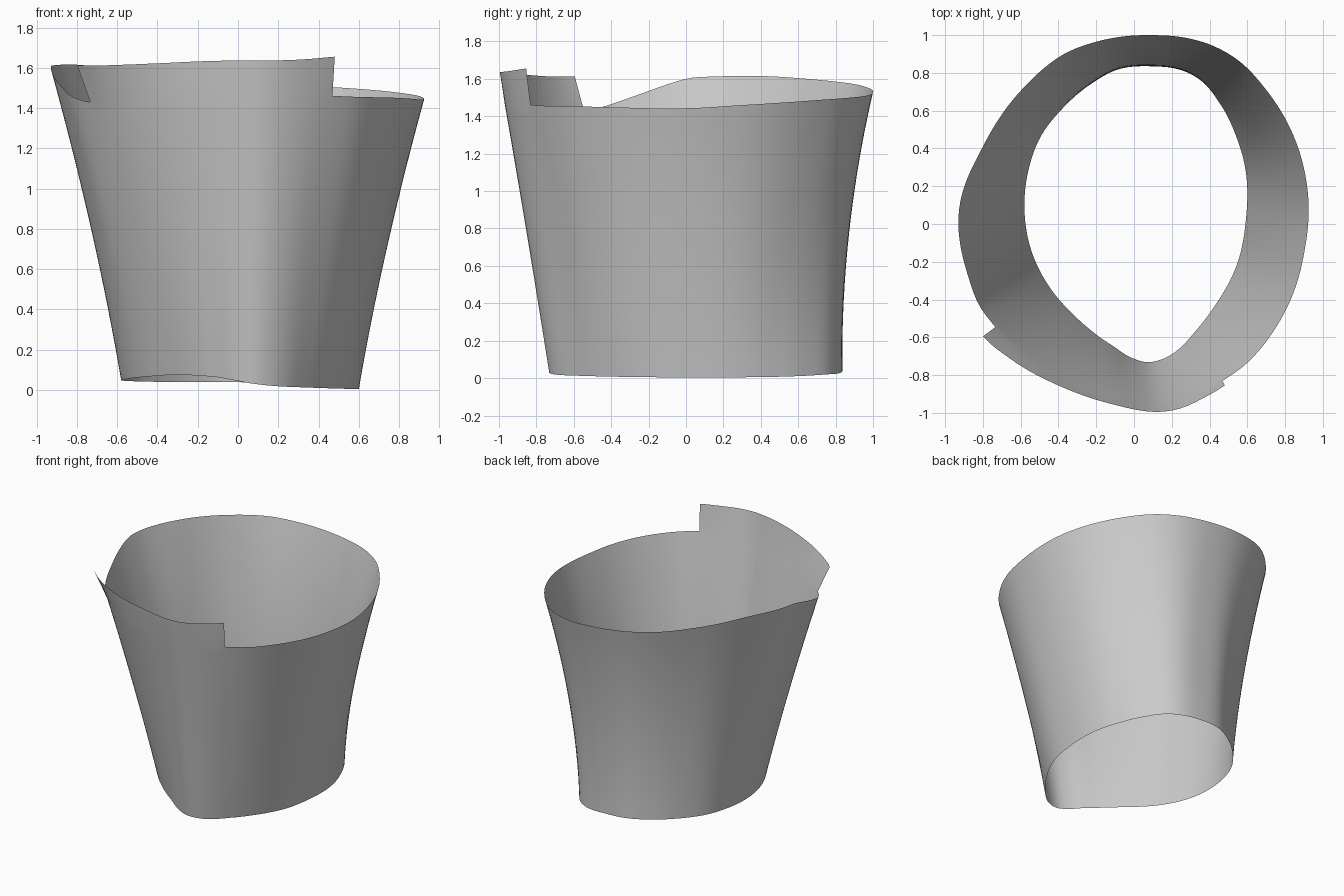
import bpy, bmesh
from math import atan2, hypot, radians, degrees, sin, cos, tau

if "Cube" in bpy.data.objects:
    bpy.data.objects.remove(bpy.data.objects["Cube"])

CX, CY = 0.03, 0.03      # axis of the sleeve
STEPS, ROWS = 144, 20
START, TAB = 217, 32     # tab covers the first 32 steps (80 degrees) from 217 degrees

# bottom edge (x, y, z)
bottom = [(0.1, .835, .035), (.25, .815, .025), (.36, .755, .02), (.46, .63, .012), (.55, .44, .006),
          (.6, .18, .004), (.59, 0, .004), (.55, -.2, .005), (.45, -.4, .008), (.34, -.55, .012),
          (.2, -.69, .018), (.08, -.732, .03), (-.02, -.705, .048), (-.12, -.64, .065), (-.3, -.5, .075),
          (-.45, -.33, .066), (-.55, -.12, .055), (-.58, .08, .048), (-.56, .28, .045),
          (-.49, .47, .042), (-.38, .61, .04), (-.23, .74, .04), (-.08, .82, .04)]
# main rim
rim = [(.1, 1, 1.53), (.25, .99, 1.517), (.41, .947, 1.507), (.56, .86, 1.498), (.7, .71, 1.487),
       (.83, .5, 1.472), (.905, .27, 1.458), (.925, .07, 1.445), (.905, -.13, 1.442), (.86, -.32, 1.446),
       (.75, -.55, 1.452), (.6, -.735, 1.455), (.47, -.83, 1.46), (.28, -.93, 1.46), (.12, -.968, 1.46),
       (-.13, -.92, 1.455), (-.45, -.785, 1.445), (-.73, -.55, 1.43), (-.82, -.43, 1.455),
       (-.88, -.27, 1.51), (-.93, 0, 1.6), (-.915, .14, 1.612), (-.8, .41, 1.615), (-.6, .705, 1.595),
       (-.37, .9, 1.572), (-.2, .965, 1.555)]
# top of the raised front tab, with one guide point past each end
tab_top = [(-.86, -.5, 1.61), (-.785, -.61, 1.612), (-.66, -.71, 1.612), (-.4, -.855, 1.622),
           (-.13, -.95, 1.634), (.12, -.995, 1.636), (.25, -.975, 1.638), (.37, -.92, 1.645),
           (.48, -.855, 1.655), (.58, -.77, 1.66)]


def ring(points):
    """Smooth periodic function: angle in degrees -> (radius, height)."""
    p = sorted((degrees(atan2(y - CY, x - CX)) % 360, hypot(x - CX, y - CY), z) for x, y, z in points)
    p = ([(a - 360, r, z) for a, r, z in p[-2:]] + p + [(a + 360, r, z) for a, r, z in p[:2]])

    def at(angle):
        angle %= 360
        i = next(k for k in range(1, len(p) - 2) if p[k][0] <= angle <= p[k + 1][0])
        h = p[i + 1][0] - p[i][0]
        t = (angle - p[i][0]) / h
        out = []
        for c in (1, 2):
            m0 = (p[i + 1][c] - p[i - 1][c]) / (p[i + 1][0] - p[i - 1][0]) * h
            m1 = (p[i + 2][c] - p[i][c]) / (p[i + 2][0] - p[i][0]) * h
            out.append((2*t**3 - 3*t*t + 1) * p[i][c] + (t**3 - 2*t*t + t) * m0
                       + (3*t*t - 2*t**3) * p[i + 1][c] + (t**3 - t*t) * m1)
        return out
    return at


low, high, top = ring(bottom), ring(rim), ring(tab_top)
bm = bmesh.new()


def vert(angle, r, z):
    a = radians(angle)
    return bm.verts.new((CX + r * cos(a), CY + r * sin(a), z))


# flared sleeve wall: nearly straight in front, hollow towards the back
columns = []
for i in range(STEPS):
    ang = START + i * 360 / STEPS
    (r0, z0), (r1, z1) = low(ang), high(ang)
    s = sin(radians(ang))
    k = 0.2 + 0.9 * max(0, s) ** 3 - 0.15 * max(0, -s)
    col = []
    for j in range(ROWS + 1):
        t = j / ROWS
        f = t - k * t * (1 - t)
        col.append(vert(ang, r0 + (r1 - r0) * f, z0 + (z1 - z0) * t))
    columns.append(col)
for i in range(STEPS):
    a, b = columns[i], columns[(i + 1) % STEPS]
    for j in range(ROWS):
        bm.faces.new((a[j], b[j], b[j + 1], a[j + 1]))

# raised tab continuing the wall at the front
tips = [vert(START + i * 360 / STEPS, *top(START + i * 360 / STEPS)) for i in range(TAB + 1)]
for i in range(TAB):
    bm.faces.new((columns[i][-1], columns[i + 1][-1], tips[i + 1], tips[i]))

for f in bm.faces:
    f.smooth = True
mesh = bpy.data.meshes.new("flared_sleeve")
bm.to_mesh(mesh)
bm.free()
obj = bpy.data.objects.new("flared_sleeve", mesh)
bpy.context.collection.objects.link(obj)
